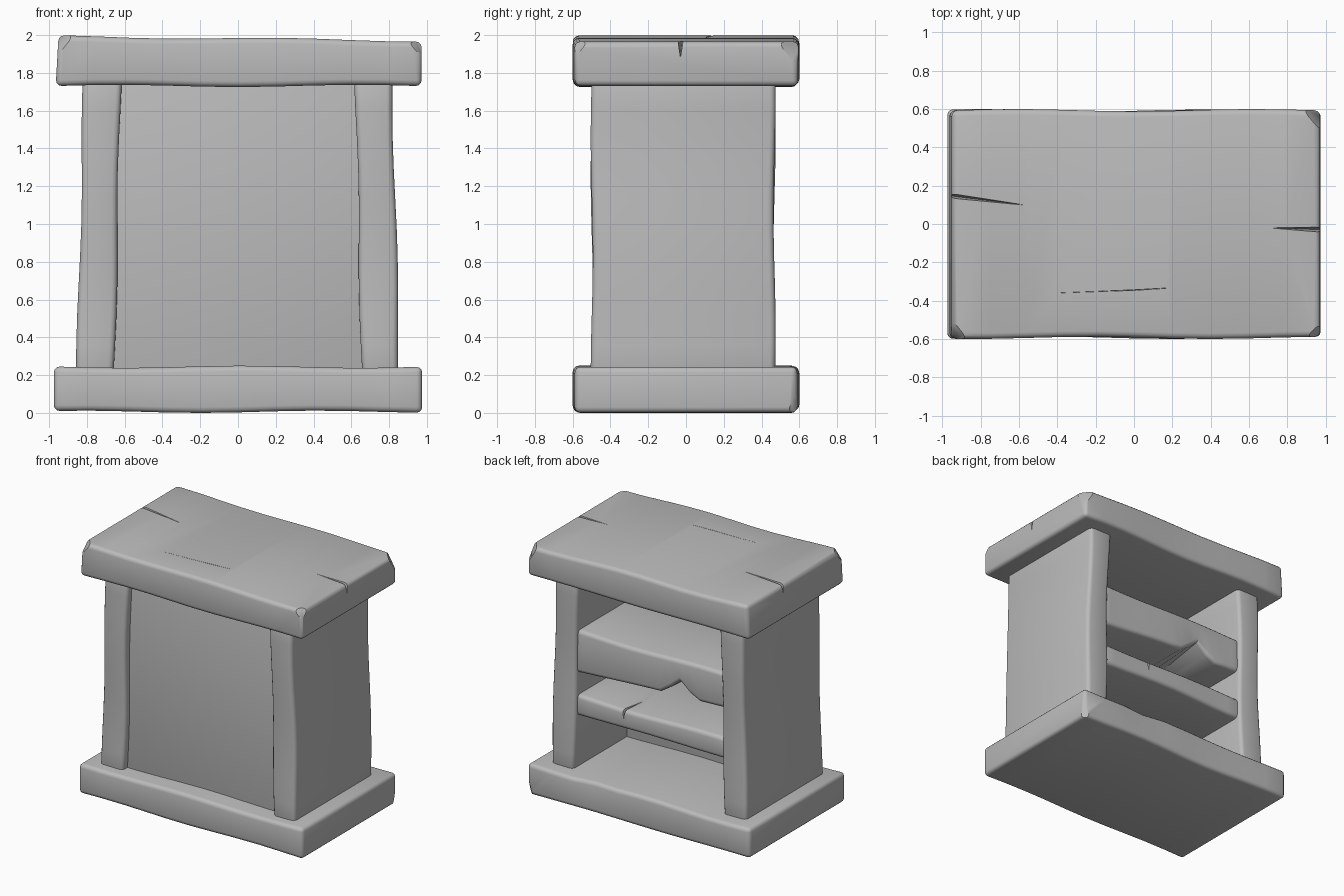
import bpy, bmesh, math
from mathutils import Vector, Matrix

cube = bpy.data.objects.get("Cube")
if cube:
    bpy.data.objects.remove(cube, do_unlink=True)

wood = bpy.data.materials.new("pale grey wood")
wood.use_nodes = True
grey = (0.5, 0.5, 0.5, 1)
wood.diffuse_color = grey
wood.node_tree.nodes["Principled BSDF"].inputs["Base Color"].default_value = grey


def box_mesh(lo, hi):
    """Plain box between two corners."""
    bm = bmesh.new()
    bmesh.ops.create_cube(bm, size=1)
    lo, hi = Vector(lo), Vector(hi)
    for v in bm.verts:
        v.co = Vector((v.co[i] + 0.5) * (hi[i] - lo[i]) + lo[i] for i in range(3))
    return bm


def finish(bm, name):
    mesh = bpy.data.meshes.new(name)
    bm.to_mesh(mesh)
    bm.free()
    obj = bpy.data.objects.new(name, mesh)
    bpy.context.collection.objects.link(obj)
    mesh.materials.append(wood)
    return obj


def activate(obj):
    bpy.ops.object.select_all(action='DESELECT')
    obj.select_set(True)
    bpy.context.view_layer.objects.active = obj


def crack(start, end, width, depth):
    """Tapered wedge along a surface, wide and deep at the start."""
    bm = bmesh.new()
    a, b = Vector(start), Vector(end)
    side = (b - a).cross(Vector((0, 0, 1))).normalized() * width / 2
    up, down = Vector((0, 0, 0.06)), Vector((0, 0, -depth))
    pts = [a + side + up, a - side + up, a + down, b + side * 0.2 + up, b - side * 0.2 + up, b - Vector((0, 0, 0.004))]
    for p in pts:
        bm.verts.new(p)
    bmesh.ops.convex_hull(bm, input=bm.verts[:])
    return finish(bm, "crack_cutter")


def chip(centre, normal, size=0.3):
    """Block whose inner face passes through centre, cutting off a corner."""
    bm = box_mesh((-size, -size, 0), (size, size, size))
    turn = Vector((0, 0, 1)).rotation_difference(Vector(normal).normalized())
    bm.transform(Matrix.Translation(centre) @ turn.to_matrix().to_4x4())
    return finish(bm, "chip_cutter")


def plank(name, lo, hi, axis=0, cuts=9, wobble=0.006, bevel=0.03, shape=None, cutters=()):
    """Hand-hewn plank: sliced box with wavy edges, softened and chipped."""
    bm = box_mesh(lo, hi)
    for i in range(1, cuts + 1):
        p, n = Vector(lo), Vector((0, 0, 0))
        p[axis] += (hi[axis] - lo[axis]) * i / (cuts + 1)
        n[axis] = 1
        bmesh.ops.bisect_plane(bm, geom=bm.verts[:] + bm.edges[:] + bm.faces[:], plane_co=p, plane_no=n)
    phase = len(name)
    for v in bm.verts:
        t = v.co[axis]
        for k in range(3):
            if k != axis:
                sign = 1 if v.co[k] > (lo[k] + hi[k]) / 2 else -1
                v.co[k] += wobble * math.sin(5 * t + phase + 2 * k + sign) - sign * wobble
        if shape:
            shape(v.co)
    bmesh.ops.recalc_face_normals(bm, faces=bm.faces)
    obj = finish(bm, name)
    soft = obj.modifiers.new("soft_edges", 'BEVEL')
    soft.width, soft.segments, soft.angle_limit = bevel, 3, math.radians(50)
    for c in cutters:
        cut = obj.modifiers.new("damage", 'BOOLEAN')
        cut.operation, cut.object, cut.solver = 'DIFFERENCE', c, 'EXACT'
    activate(obj)
    for m in [m.name for m in obj.modifiers]:
        bpy.ops.object.modifier_apply(modifier=m)
    for c in cutters:
        bpy.data.objects.remove(c, do_unlink=True)
    bpy.ops.object.shade_smooth_by_angle(angle=math.radians(35))
    return obj


# Base and top slabs
def base_shape(co):
    if co.y > 0 and co.z > 0.1 and 0.3 < co.x < 0.5:
        co.y -= 0.025


def top_shape(co):
    if co.z > 1.85:
        co.z -= 0.012 * (co.x + 0.97)
        if co.x < 0:
            co.x += 0.015


plank("base_slab", (-0.975, -0.6, 0), (0.975, 0.6, 0.25), shape=base_shape,
      cutters=[chip((0.95, 0.58, 0.05), (1, 1, -0.3))])
plank("top_slab", (-0.965, -0.6, 1.725), (0.972, 0.6, 2.0), shape=top_shape, cutters=[
    chip((0.94, 0.56, 1.92), (1, 0.8, 0.6)),
    chip((0.95, -0.57, 1.93), (0.8, -0.8, 0.7)),
    chip((-0.94, -0.57, 1.94), (-1, -0.8, 0.8)),
    crack((0.99, -0.03, 1.975), (0.7, -0.02, 1.975), 0.05, 0.1),
    crack((-0.98, 0.15, 1.985), (-0.58, 0.1, 1.985), 0.04, 0.06),
    crack((0.0, -0.345, 1.98), (0.17, -0.335, 1.98), 0.014, 0.01),
    crack((0.0, -0.345, 1.98), (-0.4, -0.36, 1.98), 0.014, 0.01),
])

# Side panels, leaning slightly inwards
for s, name in ((1, "left_side"), (-1, "right_side")):
    def lean(co, s=s):
        co.x -= s * 0.035 * (co.z - 0.2) / 1.5
    ends = sorted((s * 0.65, s * 0.86))
    plank(name, (ends[0], -0.505, 0.2), (ends[1], 0.475, 1.77), axis=2, shape=lean)

# Closed front panel
plank("front_panel", (-0.7, -0.44, 0.2), (0.7, -0.2, 1.77), cuts=0, wobble=0, bevel=0.005)


# Shelves, reached from the open back
def worn_underside(co):
    if co.z < 1.15:
        co.z += 0.06 * (0.62 - co.x) / 1.24
        if co.y > 0:
            co.z += 0.13 * max(0, 1 - abs(co.x + 0.25) / 0.14)


plank("upper_shelf", (-0.68, -0.3, 0.99), (0.68, 0.45, 1.33), cuts=15, shape=worn_underside)
plank("lower_shelf", (-0.68, -0.3, 0.65), (0.68, 0.45, 0.82),
      cutters=[crack((0.24, 0.5, 0.81), (0.2, 0.25, 0.81), 0.05, 0.09)])
